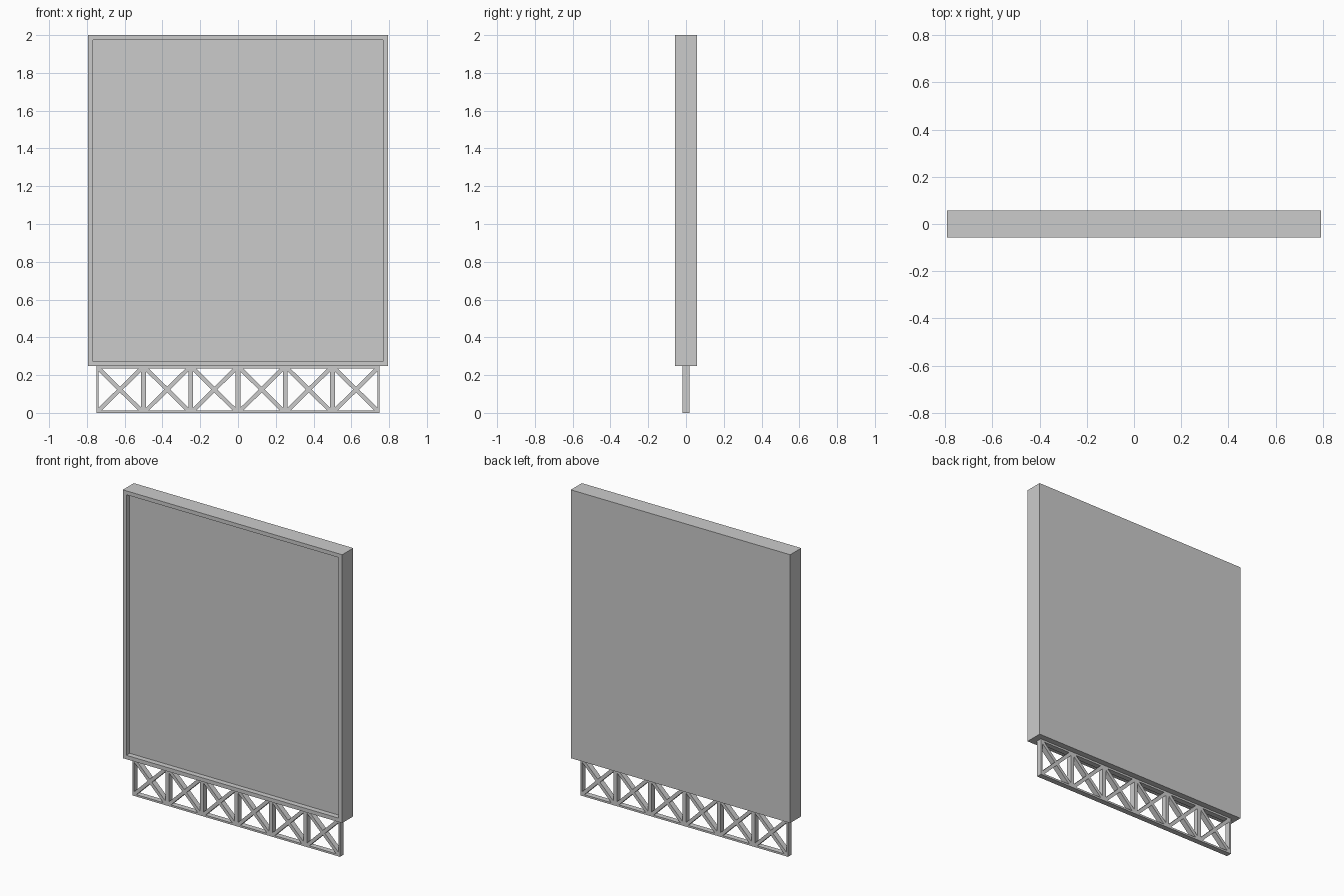
import bpy, bmesh
from mathutils import Vector, Matrix

cube = bpy.data.objects.get("Cube")
if cube:
    bpy.data.objects.remove(cube, do_unlink=True)

grey = bpy.data.materials.new("plain grey")
grey.use_nodes = True
grey.diffuse_color = (0.6, 0.6, 0.6, 1)
grey.node_tree.nodes["Principled BSDF"].inputs["Base Color"].default_value = grey.diffuse_color


def finish(name, bm):
    mesh = bpy.data.meshes.new(name)
    bmesh.ops.recalc_face_normals(bm, faces=bm.faces)
    bm.to_mesh(mesh)
    bm.free()
    mesh.materials.append(grey)
    obj = bpy.data.objects.new(name, mesh)
    bpy.context.collection.objects.link(obj)


def box(bm, center, size, turn=Matrix()):
    m = Matrix.Translation(center) @ turn @ Matrix.Diagonal((*size, 1))
    return bmesh.ops.create_cube(bm, size=1, matrix=m)["verts"]


def strut(bm, a, b, width, depth):
    a, b = Vector(a), Vector(b)
    d = b - a
    turn = Vector((1, 0, 0)).rotation_difference(d).to_matrix().to_4x4()
    box(bm, (a + b) / 2, (d.length, depth, width), turn)


BASE = 0.247      # height of the panel's underside
HALF = 0.75       # half length of the truss
BAYS = 6
BAR = 0.0125
DEPTH = 0.036

# Panel: a slab with a recessed front face
bm = bmesh.new()
box(bm, (0, 0, (BASE + 2) / 2), (1.586, 0.114, 2 - BASE))
bm.normal_update()
front = [f for f in bm.faces if f.normal.y < -0.9]
bmesh.ops.inset_region(bm, faces=front, thickness=0.036)
ring = bmesh.ops.extrude_face_region(bm, geom=front)["geom"]
bmesh.ops.delete(bm, geom=front, context="FACES_ONLY")
bmesh.ops.translate(bm, vec=(0, 0.035, 0), verts=[v for v in ring if isinstance(v, bmesh.types.BMVert)])
finish("display_panel", bm)

# Truss: six framed bays side by side, each with crossed braces
step = 2 * HALF / BAYS
for i in range(BAYS):
    x0 = -HALF + i * step
    x1 = x0 + step
    bm = bmesh.new()
    for z in (BAR / 2, BASE - BAR / 2):
        box(bm, ((x0 + x1) / 2, 0, z), (step, DEPTH, BAR))
    for x in (x0 + BAR / 2, x1 - BAR / 2):
        box(bm, (x, 0, BASE / 2), (BAR, DEPTH, BASE - 2 * BAR))
    for za, zb in ((BAR, BASE - BAR), (BASE - BAR, BAR)):
        strut(bm, (x0 + BAR, 0, za), (x1 - BAR, 0, zb), 0.022, DEPTH)
    finish("truss_bay_%d" % (i + 1), bm)
